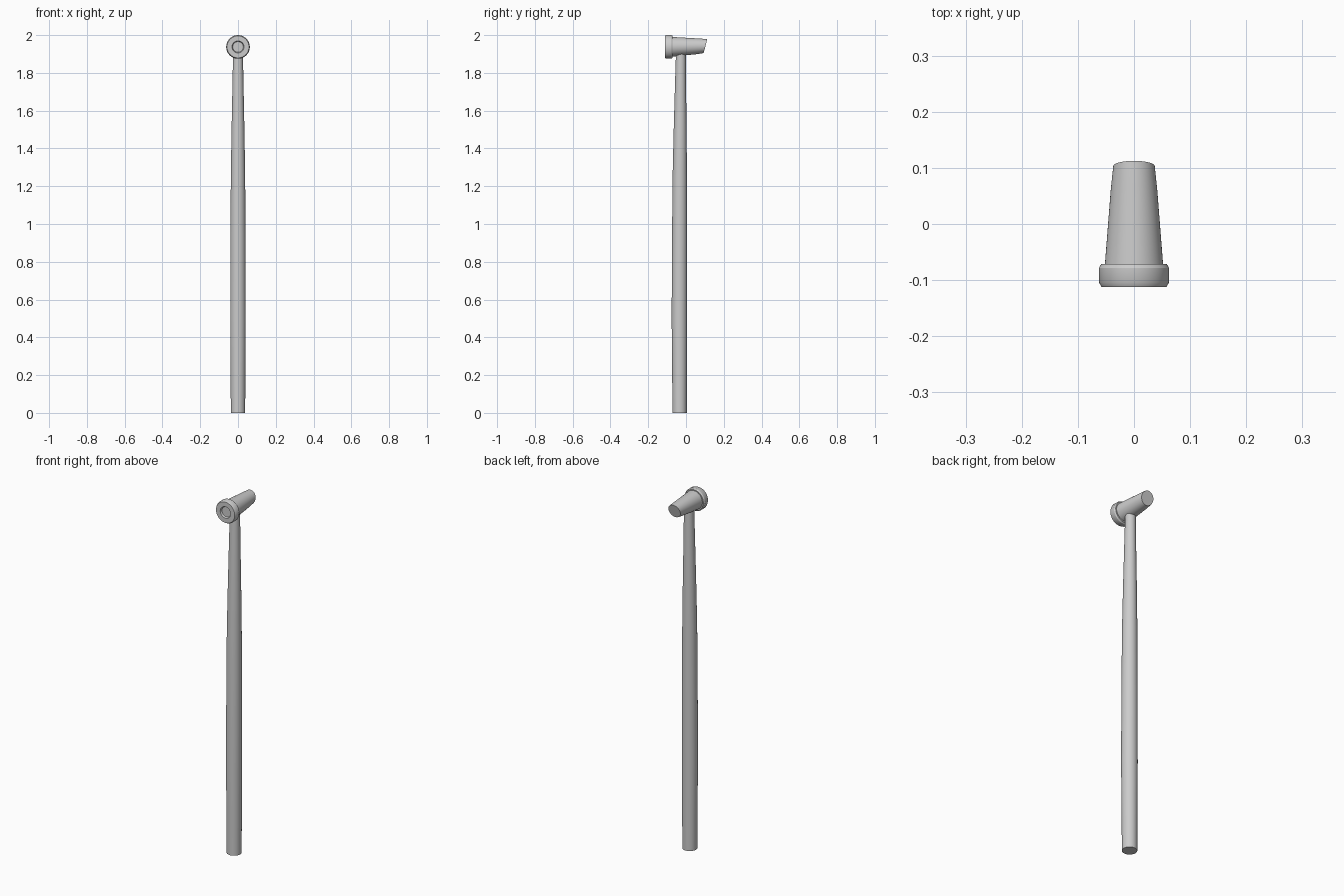
import bpy, bmesh, math
from mathutils import Vector

if "Cube" in bpy.data.objects:
    bpy.data.objects.remove(bpy.data.objects["Cube"])

SIDES = 48


def loft(name, rings, axis):
    """Skin circular rings (centre, radius, slant) along an axis and cap both ends."""
    bm = bmesh.new()
    loops = []
    for centre, radius, slant in rings:
        loop = []
        for i in range(SIDES):
            a = 2 * math.pi * i / SIDES
            c, s = radius * math.cos(a), radius * math.sin(a)
            offset = Vector((c, s, 0)) if axis == 'Z' else Vector((c, slant * s, s))
            loop.append(bm.verts.new(Vector(centre) + offset))
        loops.append(loop)
    for a, b in zip(loops, loops[1:]):
        for i in range(SIDES):
            j = (i + 1) % SIDES
            bm.faces.new((a[i], a[j], b[j], b[i]))
    bm.faces.new(loops[0])
    bm.faces.new(loops[-1])
    bmesh.ops.recalc_face_normals(bm, faces=bm.faces)
    mesh = bpy.data.meshes.new(name)
    bm.to_mesh(mesh)
    bm.free()
    ob = bpy.data.objects.new(name, mesh)
    bpy.context.collection.objects.link(ob)
    bpy.ops.object.select_all(action='DESELECT')
    ob.select_set(True)
    bpy.context.view_layer.objects.active = ob
    bpy.ops.object.shade_smooth_by_angle(angle=math.radians(30))
    return ob


# Long handle, slightly swollen in the grip and tapering to the head
grip = [(0, .038, -.034), (.2, .039, -.034), (.5, .041, -.035), (.9, .040, -.034),
        (1.25, .038, -.033), (1.5, .034, -.031), (1.75, .029, -.029), (1.91, .026, -.027)]
loft("handle", [((0, y, z), r, 0) for z, r, y in grip], 'Z')

# Tapered head with a slanted tail end
loft("head_body", [((0, -.08, 1.938), .0525, 0), ((0, .06, 1.941), .0415, 0),
                   ((0, .103, 1.942), .037, .26)], 'Y')

# Stepped striking collar with a shallow recess in its face
collar = [(-.102, .028), (-.112, .032), (-.112, .058), (-.104, .0625),
          (-.078, .0625), (-.071, .058), (-.071, .050)]
loft("head_collar", [((0, y, 1.9375), r, 0) for y, r in collar], 'Y')
